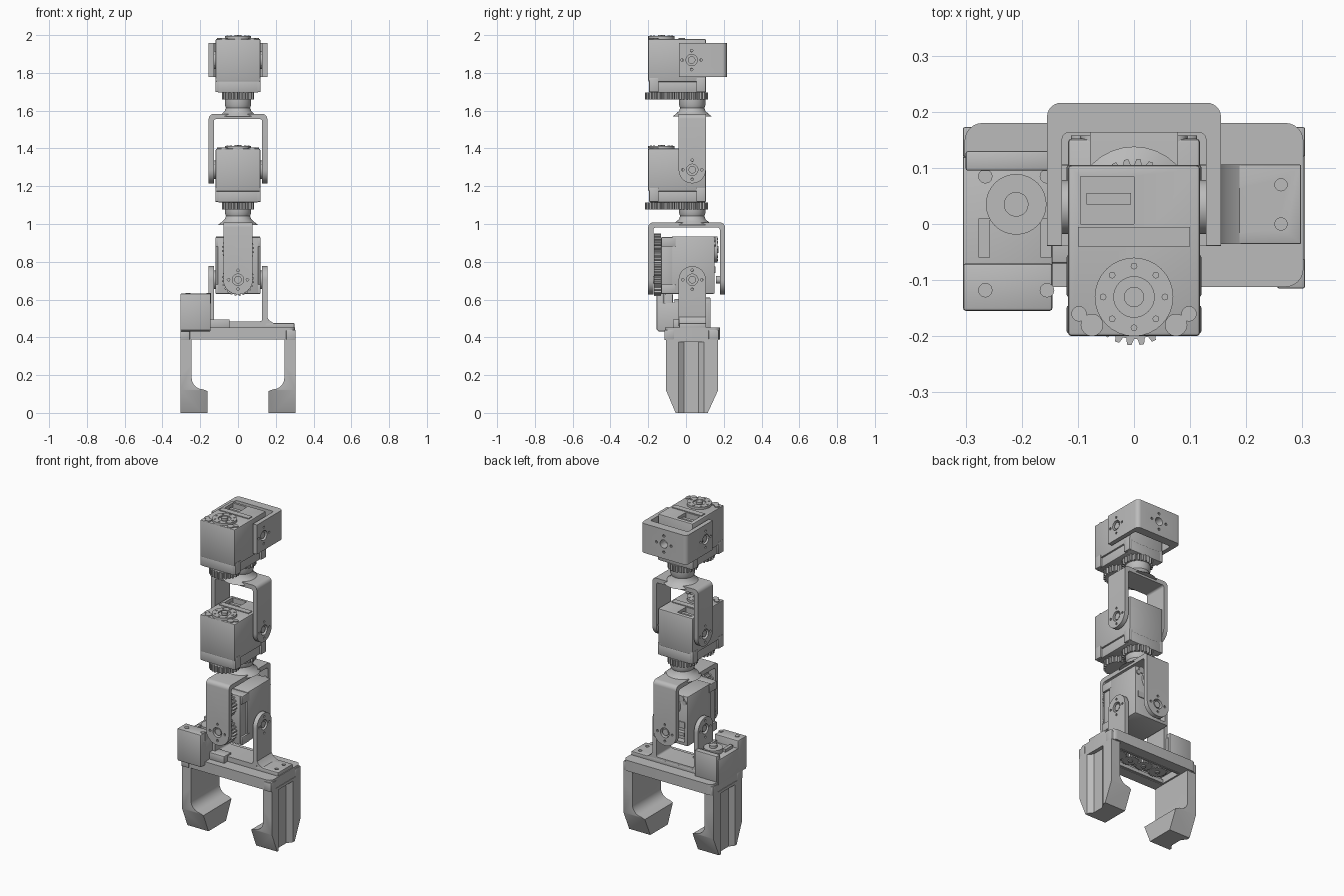
import bpy, bmesh, math
from mathutils import Matrix, Vector

cube = bpy.data.objects.get("Cube")
if cube:
    bpy.data.objects.remove(cube, do_unlink=True)

grey = bpy.data.materials.new("plain_grey")
grey.use_nodes = True
COLOUR = (0.5, 0.5, 0.5, 1)
grey.diffuse_color = COLOUR
grey.node_tree.nodes["Principled BSDF"].inputs["Base Color"].default_value = COLOUR
I = Matrix.Identity(4)
T = Matrix.Translation
TURN = Matrix.Rotation(-math.pi / 2, 4, 'X')   # local z -> +y, local -y -> +z


def finish(name, bm, M=I):
    bmesh.ops.transform(bm, matrix=M, verts=bm.verts)
    bmesh.ops.recalc_face_normals(bm, faces=bm.faces)
    mesh = bpy.data.meshes.new(name)
    bm.to_mesh(mesh)
    bm.free()
    mesh.materials.append(grey)
    ob = bpy.data.objects.new(name, mesh)
    bpy.context.collection.objects.link(ob)
    return ob


def prism(name, pts, lo, hi, axis='z', M=I, bevel=0):
    """Extrude a 2D outline along an axis."""
    place = {'x': lambda u, v, w: (w, u, v),
             'y': lambda u, v, w: (u, w, v),
             'z': lambda u, v, w: (u, v, w)}[axis]
    bm = bmesh.new()
    a = [bm.verts.new(place(u, v, lo)) for u, v in pts]
    b = [bm.verts.new(place(u, v, hi)) for u, v in pts]
    n = len(pts)
    bm.faces.new(a)
    bm.faces.new(b)
    for i in range(n):
        j = (i + 1) % n
        bm.faces.new((a[i], a[j], b[j], b[i]))
    if bevel:
        bmesh.ops.bevel(bm, geom=bm.edges[:], offset=bevel, segments=2,
                        profile=0.5, affect='EDGES')
    return finish(name, bm, M)


def box(name, lo, hi, M=I, bevel=0):
    pts = [(lo[0], lo[1]), (hi[0], lo[1]), (hi[0], hi[1]), (lo[0], hi[1])]
    return prism(name, pts, lo[2], hi[2], 'z', M, bevel)


def arc(cx, cy, r, start, end, n=6):
    angles = [math.radians(start + (end - start) * i / n) for i in range(n + 1)]
    return [(cx + r * math.cos(t), cy + r * math.sin(t)) for t in angles]


def disc(name, u, v, r, lo, hi, axis='z', M=I, n=32):
    return prism(name, arc(u, v, r, 0, 360, n)[:-1], lo, hi, axis, M)


def gear(name, cx, cy, r, lo, hi, M=I, teeth=24):
    pts = []
    for i in range(teeth):
        for f, rad in ((0, 0.87), (0.3, 0.87), (0.45, 1), (0.8, 1)):
            t = (i + f) * math.tau / teeth
            pts.append((cx + rad * r * math.cos(t), cy + rad * r * math.sin(t)))
    return prism(name, pts, lo, hi, 'z', M)


def lathe(name, profile, M=I, n=32):
    bm = bmesh.new()
    rings = [[bm.verts.new((r * math.cos(k * math.tau / n), r * math.sin(k * math.tau / n), z))
              for k in range(n)] for r, z in profile]
    bm.faces.new(rings[0])
    bm.faces.new(rings[-1])
    for a, b in zip(rings, rings[1:]):
        for k in range(n):
            bm.faces.new((a[k], a[k - 1], b[k - 1], b[k]))
    return finish(name, bm, M)


def cut(ob, tool, how='DIFFERENCE'):
    mod = ob.modifiers.new("cut", 'BOOLEAN')
    mod.operation, mod.object, mod.solver = how, tool, 'EXACT'
    bpy.context.view_layer.objects.active = ob
    bpy.ops.object.modifier_apply(modifier=mod.name)
    bpy.data.objects.remove(tool, do_unlink=True)


def servo(name, M):
    """Motor block: origin on the pivot axis (x), output gears below."""
    body = box(name + "_body", (-.118, -.23, -.115), (.118, .075, .112), M, .007)
    cut(body, box("pocket", (-.095, -.03, .075), (0, .055, .2), M))
    box(name + "_pocket_rib", (-.085, .005, .07), (-.005, .025, .1), M)
    box(name + "_top_lid", (-.1, -.07, .108), (.1, -.035, .117), M)
    box(name + "_gear_case", (-.108, -.225, -.172), (.108, .075, -.11), M, .005)
    for s in (-1, 1):
        disc(name + "_pivot_boss", 0, 0, .048, s * .11, s * .13, 'x', M)
        for y in (-.2, .05):
            box(name + "_corner_boss", (s * .108 - .012, y - .025, -.17),
                (s * .108 + .012, y + .025, -.095), M, .004)
        disc(name + "_top_screw", s * .098, -.19, .014, .1, .118, 'z', M, 12)
        disc(name + "_front_lobe", s * .075, -.21, .02, .1, .118, 'z', M, 16)
    horn = disc(name + "_horn", 0, -.16, .07, .1, .126, 'z', M)
    cut(horn, disc("bore", 0, -.16, .036, .118, .2, 'z', M))
    disc(name + "_horn_hub", 0, -.16, .018, .1, .132, 'z', M, 16)
    for u, v in arc(0, -.16, .055, 0, 360, 8)[:-1]:
        disc(name + "_horn_screw", u, v, .006, .12, .129, 'z', M, 8)
    for y in (-.16, 0):
        gear(name + "_gear", 0, y, .086, -.21, -.172, M)


def yoke(name, M, w=.155, wall=.027, H=.295, t=.027, hw=.072, low=0):
    """U bracket opening downwards with its pivot at the origin."""
    R, r, wi = .025, .012, w - wall
    pts = [(-w, low)] + arc(-w + R, H - R, R, 180, 90) + arc(w - R, H - R, R, 90, 0)
    pts += [(w, low), (wi, low)] + arc(wi - r, H - t - r, r, 0, 90)
    pts += arc(-wi + r, H - t - r, r, 90, 180) + [(-wi, low)]
    ob = prism(name, pts, -hw, hw, 'y', M)
    if low == 0:
        for s in (-1, 1):
            cut(ob, disc("round_end", 0, 0, hw, s * wi, s * w, 'x', M), 'UNION')
    # bearing hole and screw holes through both arms
    cut(ob, disc("bore", 0, 0, .03, -.3, .3, 'x', M, 24))
    for u, v in arc(0, 0, .05, 0, 360, 4)[:-1]:
        cut(ob, disc("screw_hole", u, v, .007, -.3, .3, 'x', M, 10))
    for s in (-1, 1):
        disc(name + "_pin", 0, 0, .02, s * (wi - .02), s * (w - .006), 'x', M, 20)
    return ob


def neck(name, z, top):
    lathe(name, [(.105, z - .012), (.085, z + .004), (.07, z + .018), (.064, z + .035),
                 (.07, z + .05), (.07, top)], T((0, .033, 0)))


# Three motor blocks stacked along the arm
PIVOTS = (1.868, 1.287, .705)
servo("upper_servo", T((0, .03, PIVOTS[0])))
servo("middle_servo", T((0, .03, PIVOTS[1])))
servo("lower_servo", T((0, .04, PIVOTS[2])) @ TURN)

# Brackets
top = yoke("top_bracket", T((0, .03, PIVOTS[0])) @ TURN, H=.186, t=.053, hw=.09, low=-.068)
cut(top, disc("bore", 0, PIVOTS[0], .025, .1, .3, 'y', I, 24))
for u, v in arc(0, PIVOTS[0], .05, 0, 360, 4)[:-1]:
    cut(top, disc("screw_hole", u, v, .008, .1, .3, 'y', I, 10))
yoke("middle_yoke", T((0, .033, PIVOTS[1])))
neck("middle_neck", 1.58, 1.66)
yoke("lower_yoke", T((0, .003, PIVOTS[2])) @ Matrix.Rotation(math.pi / 2, 4, 'Z'),
     w=.203, H=.303, hw=.078)
neck("lower_neck", 1.008, 1.08)
yoke("wrist_yoke", T((0, .033, PIVOTS[2])) @ Matrix.Rotation(math.pi, 4, 'X'), H=.245, t=.025)

# Gripper base plate with a gear recess below
corners = ((.27, .148, 0), (-.27, .148, 90), (-.27, -.08, 180), (.27, -.08, 270))
outline = [p for x, y, a in corners for p in arc(x, y, .032, a, a + 90)]
plate = prism("gripper_plate", outline, .388, .453)
cut(plate, box("recess", (-.235, -.045, .3), (.235, .115, .43)))
for x, r in ((-.14, .055), (-.04, .05), (.055, .05), (.15, .055)):
    gear("drive_gear", x, .035, r, .396, .435, teeth=20)
    disc("gear_axle", x, .035, .014, .39, .44, n=16)
for y in (-.04, .1):
    box("slide_rail", (-.24, y, .388), (.24, y + .012, .41))
pad = box("plate_pad", (-.2, -.036, .445), (.298, .106, .475), bevel=.003)
for y in (0, .07):
    cut(pad, disc("screw_hole", .262, y, .011, .455, .5, n=16))
for s in (-1, 1):
    prism("yoke_foot", [(s * .15, .515), (s * .165, .49), (s * .19, .474), (s * .15, .474)],
          -.036, .106, 'y')
    for y in (-.09, .145):
        box("plate_clip", (s * .28 - .025, y - .025, .385), (s * .28 + .025, y + .028, .44), bevel=.004)

# Gripper drive motor
box("drive_body", (-.305, -.15, .432), (-.145, .12, .585), bevel=.004)
box("drive_front_cap", (-.305, -.155, .437), (-.145, -.07, .632), bevel=.006)
box("drive_back_cap", (-.3, .095, .45), (-.15, .13, .61), bevel=.004)
disc("drive_horn", -.21, .035, .054, .58, .61)
disc("drive_hub", -.21, .035, .022, .6, .625, n=20)
for x in (-.265, -.155):
    for y in (-.118, .085):
        disc("drive_screw", x, y, .013, .58, .636 if y < 0 else .6, n=12)
    box("drive_connector", (x - .012, -.06, .58), (x + .008, .01, .603))
box("cable_block", (-.15, -.07, .45), (-.045, .0, .495), bevel=.004)

# Two mirrored fingers: hooked profile, tapered tip, channel on the outside
for side, s in (("left", 1), ("right", -1)):
    hook = [(.305, 0), (.305, .392), (.245, .392)] + arc(.185, .185, .06, 0, -90, 10)
    hook += [(.162, .115), (.162, 0)]
    finger = prism(side + "_finger", [(s * x, z) for x, z in hook], -.106, .17, 'y')
    taper = [(-.106, .12), (-.055, 0), (.115, 0), (.17, .12), (.17, .392), (-.106, .392)]
    cut(finger, prism("taper", taper, s * .1, s * .4, 'x'), 'INTERSECT')
    groove = [(.306, -.042), (.282, -.01), (.282, .065), (.306, .097)]
    cut(finger, prism("groove", [(s * x, y) for x, y in groove], -.1, .375))

# Smooth the round parts, keep hard edges
bpy.ops.object.select_all(action='DESELECT')
for ob in bpy.context.collection.objects:
    if ob.type == 'MESH':
        ob.select_set(True)
        bpy.context.view_layer.objects.active = ob
bpy.ops.object.shade_smooth_by_angle(angle=math.radians(30))
